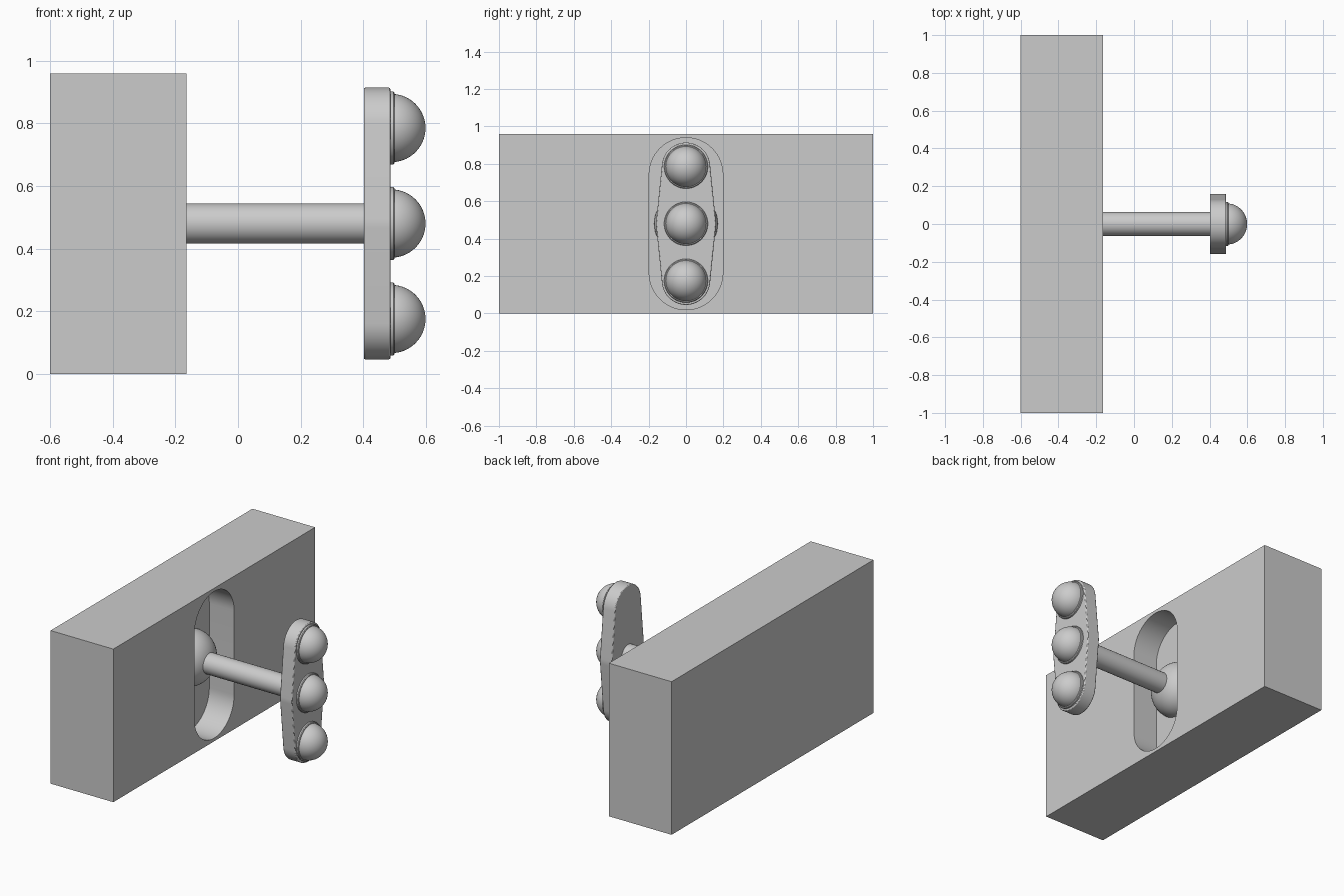
import bpy, bmesh
from math import sin, cos, pi, asin, radians
from mathutils import Matrix, Vector

if "Cube" in bpy.data.objects:
    bpy.data.objects.remove(bpy.data.objects["Cube"], do_unlink=True)

MID_Z = 0.48


def finish(bm, name, smooth=True):
    bmesh.ops.recalc_face_normals(bm, faces=bm.faces)
    mesh = bpy.data.meshes.new(name)
    bm.to_mesh(mesh)
    bm.free()
    obj = bpy.data.objects.new(name, mesh)
    bpy.context.collection.objects.link(obj)
    bpy.ops.object.select_all(action="DESELECT")
    obj.select_set(True)
    bpy.context.view_layer.objects.active = obj
    if smooth:
        bpy.ops.object.shade_smooth_by_angle(angle=radians(35))
    return obj


def arc(z, r, start, end, steps):
    angles = [start + (end - start) * i / steps for i in range(steps + 1)]
    return [(r * cos(t), z + r * sin(t)) for t in angles]


def lobed_prism(name, x0, x1, mid_r, end_r, offset):
    """Link-shaped outline around three stacked circles, extruded along x."""
    a = asin((mid_r - end_r) / offset)
    pts = arc(MID_Z + offset, end_r, a, pi - a, 32)
    if a:
        pts += arc(MID_Z, mid_r, pi - a, pi + a, 4)
    pts += arc(MID_Z - offset, end_r, pi + a, 2 * pi - a, 32)
    if a:
        pts += arc(MID_Z, mid_r, -a, a, 4)
    bm = bmesh.new()
    face = bm.faces.new([bm.verts.new((x0, y, z)) for y, z in pts])
    out = bmesh.ops.extrude_face_region(bm, geom=[face])["geom"]
    moved = [v for v in out if isinstance(v, bmesh.types.BMVert)]
    bmesh.ops.translate(bm, verts=moved, vec=(x1 - x0, 0, 0))
    return finish(bm, name)


def lathe(name, profile, z=MID_Z, steps=48):
    """Spin an (x, radius) profile around a horizontal axis at height z."""
    bm = bmesh.new()
    verts = [bm.verts.new((x, 0, z + r)) for x, r in profile]
    edges = [bm.edges.new(pair) for pair in zip(verts, verts[1:])]
    bmesh.ops.spin(bm, geom=verts + edges, cent=(0, 0, z), axis=(1, 0, 0),
                   angle=2 * pi, steps=steps)
    bmesh.ops.remove_doubles(bm, verts=bm.verts, dist=1e-5)
    return finish(bm, name)


def dome_profile(x, r, depth, steps=14):
    turns = [pi / 2 * i / steps for i in range(steps)]
    return ([(x, 0), *[(x + depth * sin(t), r * cos(t)) for t in turns],
             (x + depth, 0)])


# Wall block with a recessed slot
bm = bmesh.new()
bmesh.ops.create_cube(bm, size=1, matrix=Matrix.Translation(Vector((-0.3825, 0, MID_Z)))
                      @ Matrix.Diagonal((0.435, 2, 0.96, 1)))
wall = finish(bm, "wall_block", smooth=False)
cutter = lobed_prism("slot_cutter", -0.337, 0, 0.197, 0.197, 0.263)
cutter.hide_render = True
cut = wall.modifiers.new("Slot", "BOOLEAN")
cut.object = cutter
cut.operation = "DIFFERENCE"
cut.solver = "EXACT"
bpy.ops.object.select_all(action="DESELECT")
wall.select_set(True)
bpy.context.view_layer.objects.active = wall
bpy.ops.object.modifier_apply(modifier="Slot")
bpy.data.objects.remove(cutter, do_unlink=True)
bpy.ops.object.shade_smooth_by_angle(angle=radians(35))

# Pivot dome in the slot and the rod leaving it
lathe("pivot_dome", dome_profile(-0.337, 0.17, 0.15))
lathe("rod", [(-0.25, 0), (-0.25, 0.064), (0.41, 0.064), (0.41, 0)])

# Tapered mounting plate with softened rims
plate = lobed_prism("button_plate", 0.402, 0.487, 0.16, 0.129, 0.305)
bevel = plate.modifiers.new("Rim", "BEVEL")
bevel.width = 0.005
bevel.segments = 2
bevel.limit_method = "ANGLE"
bevel.angle_limit = radians(50)

# Three domed buttons, each on a thin rounded collar
collar = [(0.48, 0), (0.48, 0.117), (0.496, 0.117), (0.5, 0.113), (0.5, 0)]
for place, offset in (("lower", -0.305), ("middle", 0), ("upper", 0.305)):
    lathe(place + "_collar", collar, MID_Z + offset)
    lathe(place + "_button", dome_profile(0.49, 0.109, 0.109), MID_Z + offset)
